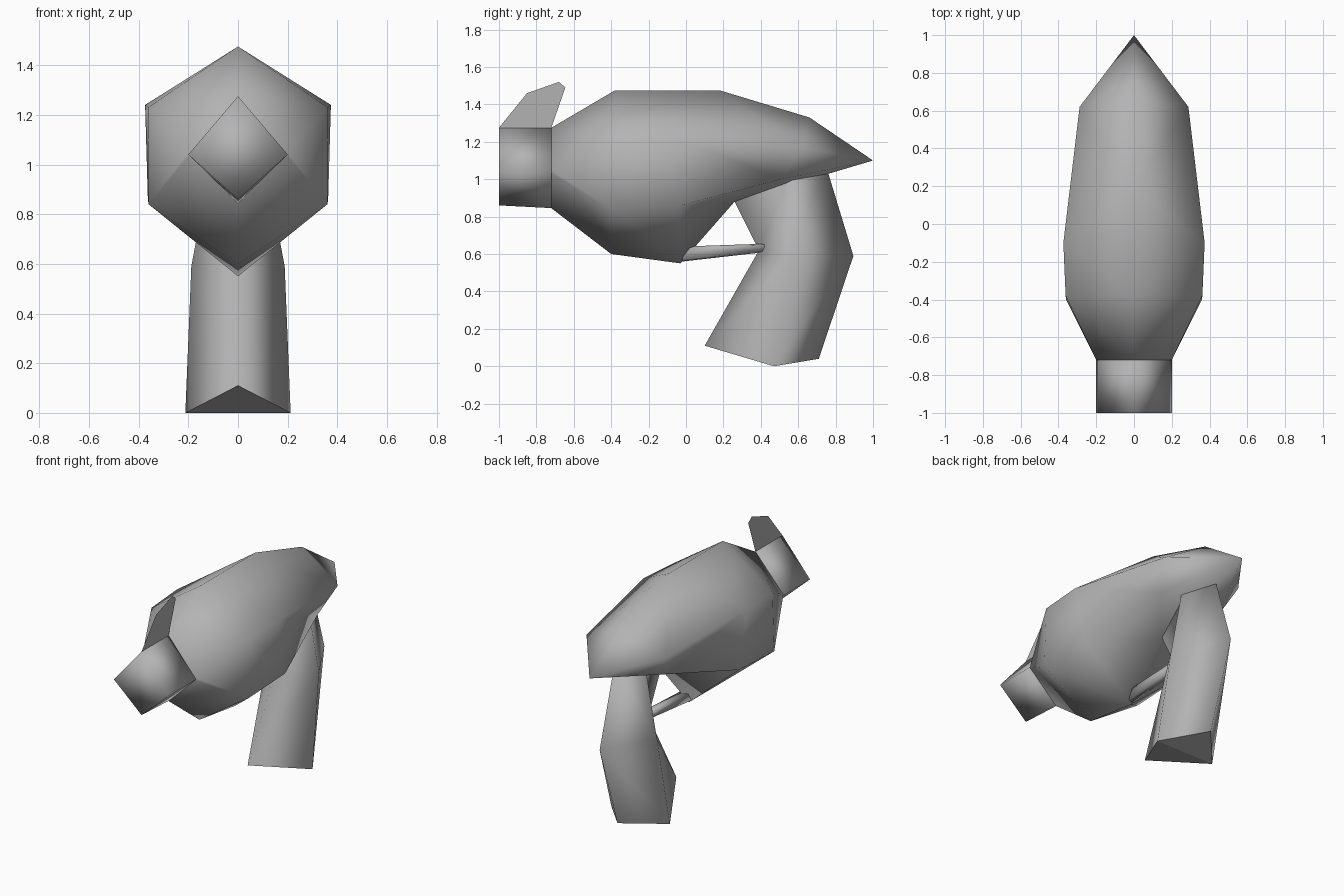
import bpy
import math

cube = bpy.data.objects.get("Cube")
if cube:
    bpy.data.objects.remove(cube)

grey = bpy.data.materials.new("plain_grey")
grey.use_nodes = True
grey.diffuse_color = (0.45, 0.45, 0.45, 1)
grey.node_tree.nodes["Principled BSDF"].inputs["Base Color"].default_value = grey.diffuse_color


def make(name, verts, faces, angle):
    mesh = bpy.data.meshes.new(name)
    mesh.from_pydata(verts, [], faces)
    mesh.materials.append(grey)
    obj = bpy.data.objects.new(name, mesh)
    bpy.context.collection.objects.link(obj)
    bpy.ops.object.select_all(action="DESELECT")
    obj.select_set(True)
    bpy.context.view_layer.objects.active = obj
    bpy.ops.object.mode_set(mode="EDIT")
    bpy.ops.mesh.select_all(action="SELECT")
    bpy.ops.mesh.normals_make_consistent(inside=False)
    bpy.ops.object.mode_set(mode="OBJECT")
    bpy.ops.object.shade_smooth_by_angle(angle=math.radians(angle))
    return obj


def full_ring(half):
    """Complete a half section, whose first and last points lie on the middle plane."""
    return half + [(-x, y, z) for x, y, z in reversed(half[1:-1])]


def loft(name, halves, angle, tip=None):
    """Join mirrored sections in order, ending in a cap or a pointed tip."""
    rings = [full_ring(h) for h in halves]
    n = len(rings[0])
    verts = [v for ring in rings for v in ring]
    # The first cap is folded along the line between its side points
    faces = [(n - 1, 0, 1), tuple(range(1, n))]
    for r in range(len(rings) - 1):
        for i in range(n):
            a, b = r * n + i, r * n + (i + 1) % n
            faces += [(a, b, b + n), (a, b + n, a + n)] if i < n // 2 else [(a, b, a + n), (b, b + n, a + n)]
    last = (len(rings) - 1) * n
    if tip:
        verts.append(tip)
        faces += [(last + i, last + (i + 1) % n, len(verts) - 1) for i in range(n)]
    else:
        faces.append(tuple(range(last, last + n)))
    return make(name, verts, faces, angle)


# Six-sided body drawn out to a point at the back
loft("body", [
    [(0, -.72, 1.275), (.2, -.72, 1.05), (.2, -.72, 1.03), (0, -.72, .845)],
    [(0, -.38, 1.475), (.362, -.38, 1.23), (.36, -.4, .84), (0, -.4, .6)],
    [(0, .18, 1.475), (.374, -.1, 1.24), (.363, -.03, .86), (0, -.03, .55)],
    [(0, .66, 1.33), (.288, .62, 1.165), (.22, .51, 1.0), (0, .26, .88)],
], 100, tip=(0, 1, 1.1))

# Diamond-section nozzle
loft("nozzle", [[(0, y, 1.275), (.2, y, 1.04), (0, y, low)]
                for y, low in ((-1, .86), (-.71, .845))], 110)

# Bent diamond-section handle with a flat-shaded base
handle = loft("handle", [
    [(0, .1, .11), (.212, .47, .0), (0, .71, .04)],
    [(0, .39, .62), (.188, .57, .59), (0, .895, .59)],
    [(0, .24, .92), (.1, .57, 1.06), (0, .74, 1.1)],
], 115)
for base_face in handle.data.polygons[:2]:
    base_face.use_smooth = False

# Tapered trigger bar between body and handle
loft("trigger", [
    [(0, -.02, .64), (.03, -.02, .63), (.02, -.02, .57), (0, -.02, .56)],
    [(0, .42, .655), (.03, .42, .65), (.02, .42, .615), (0, .42, .61)],
], 100)

# Paper-thin sight fin on top of the nozzle
fin = [(-1, 1.275), (-.85, 1.46), (-.68, 1.52), (-.645, 1.49), (-.72, 1.275)]
make("sight_fin", [(0, y, z) for y, z in fin], [tuple(range(len(fin)))], 30)
